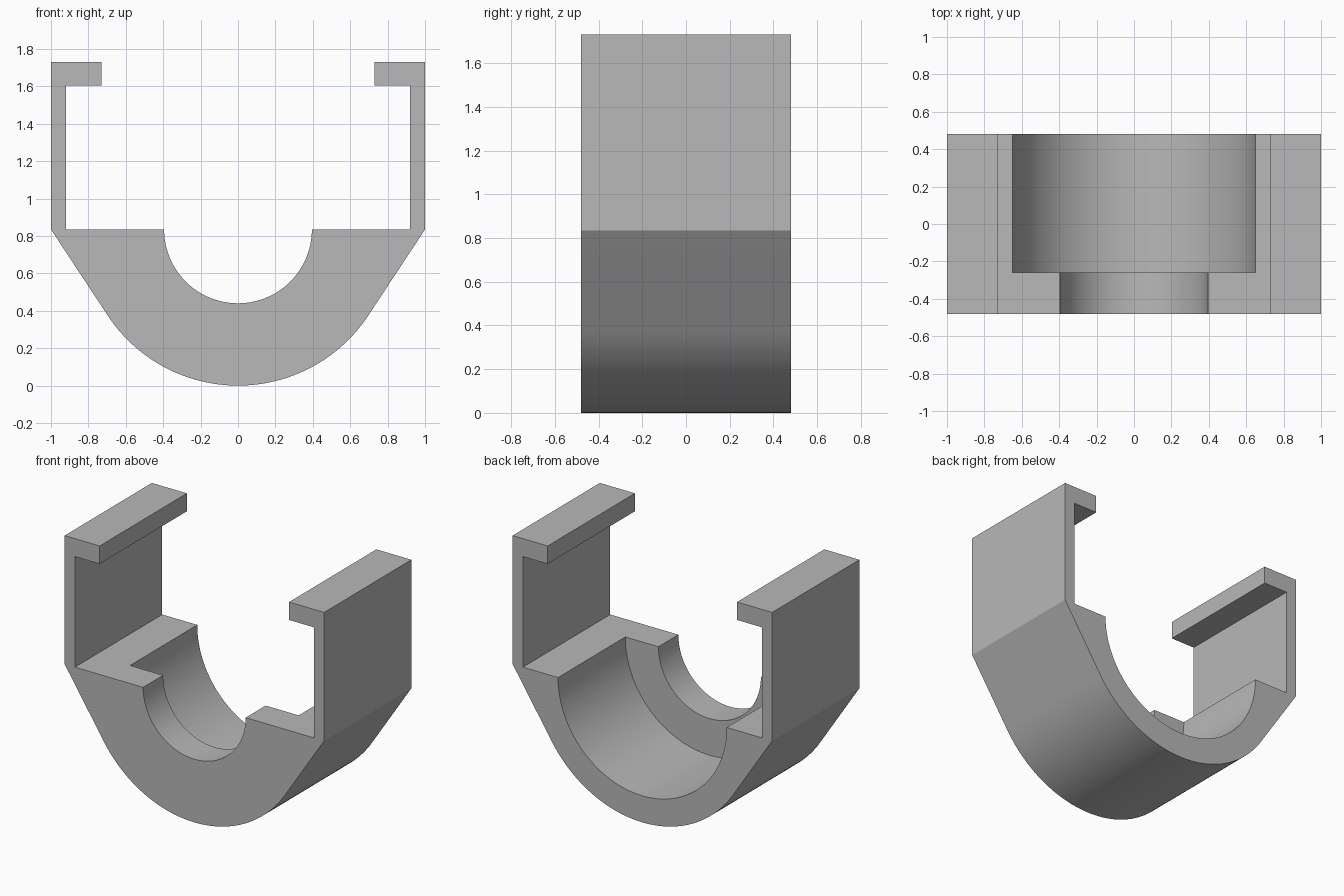
import bpy
import bmesh
from math import acos, cos, sin, pi

cube = bpy.data.objects.get("Cube")
if cube:
    bpy.data.objects.remove(cube, do_unlink=True)

AXIS_Z = 0.835       # height of the bore axis and the ledges
OUTER_R = 0.835      # rounded underside
FRONT_R = 0.395      # narrow bore
BACK_R = 0.65        # wide counterbore
HALF_DEPTH = 0.48
STEP_Y = -0.26
TOP = 1.73

grey = bpy.data.materials.new("light grey")
grey.use_nodes = True
colour = (0.48, 0.48, 0.48, 1)
grey.diffuse_color = colour
grey.node_tree.nodes["Principled BSDF"].inputs["Base Color"].default_value = colour


def arc(radius, start, end, steps):
    """Points about the bore axis, angles measured from +x."""
    angles = [start + (end - start) * i / steps for i in range(steps + 1)]
    return [(radius * cos(a), AXIS_Z + radius * sin(a)) for a in angles]


def prism(name, outline, y0, y1):
    """Extrude an xz outline from y0 to y1."""
    bm = bmesh.new()
    face = bm.faces.new([bm.verts.new((x, y0, z)) for x, z in outline])
    ext = bmesh.ops.extrude_face_region(bm, geom=[face])
    moved = [v for v in ext["geom"] if isinstance(v, bmesh.types.BMVert)]
    bmesh.ops.translate(bm, verts=moved, vec=(0, y1 - y0, 0))
    bmesh.ops.recalc_face_normals(bm, faces=bm.faces)
    mesh = bpy.data.meshes.new(name)
    bm.to_mesh(mesh)
    bm.free()
    mesh.materials.append(grey)
    obj = bpy.data.objects.new(name, mesh)
    bpy.context.collection.objects.link(obj)
    return obj


# Clip body: hooked walls, sloped flanks tangent to a round underside, narrow bore
right_hook = [(0.92, AXIS_Z), (0.92, 1.605), (0.73, 1.605), (0.73, TOP),
              (1, TOP), (1, AXIS_Z)]
left_hook = [(-x, z) for x, z in reversed(right_hook)]
tangent = acos(OUTER_R)
underside = arc(OUTER_R, -tangent, tangent - pi, 64)
bore = arc(FRONT_R, -pi, 0, 64)
body = prism("clip_body", right_hook + underside + left_hook + bore,
             -HALF_DEPTH, HALF_DEPTH)

# Wide counterbore, open at the back
cutter_outline = arc(BACK_R, -pi, 0, 64) + [(BACK_R, 1.2), (-BACK_R, 1.2)]
cutter = prism("counterbore_cutter", cutter_outline, STEP_Y, HALF_DEPTH + 0.2)
cutter.hide_render = True

cut = body.modifiers.new("counterbore", "BOOLEAN")
cut.operation = "DIFFERENCE"
cut.solver = "EXACT"
cut.object = cutter

bpy.ops.object.select_all(action="DESELECT")
body.select_set(True)
bpy.context.view_layer.objects.active = body
bpy.ops.object.modifier_apply(modifier=cut.name)
bpy.data.objects.remove(cutter, do_unlink=True)
bpy.ops.object.shade_smooth_by_angle(angle=pi / 9)
